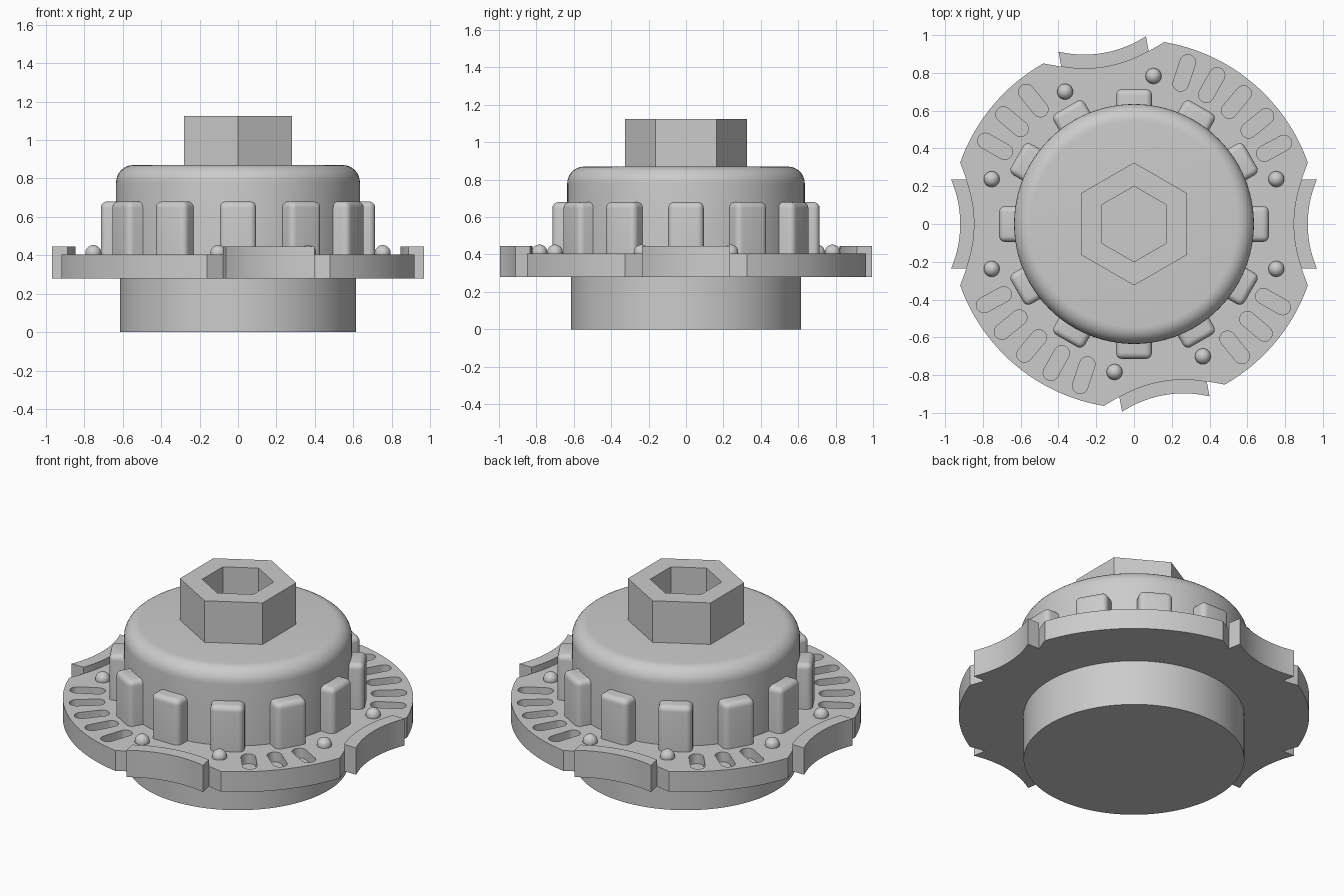
import bpy, bmesh
from math import sin, cos, pi, radians, sqrt, asin
from mathutils import Matrix, Vector

cube = bpy.data.objects.get("Cube")
if cube:
    bpy.data.objects.remove(cube, do_unlink=True)

GREY = (0.6, 0.6, 0.6, 1)
grey = bpy.data.materials.new("plain grey")
grey.use_nodes = True
grey.diffuse_color = GREY
grey.node_tree.nodes["Principled BSDF"].inputs["Base Color"].default_value = GREY

TABS = [0, 100, 180, 280]          # tab directions, degrees
BASE_Z, DECK_Z, TAB_Z = 0.28, 0.405, 0.445
RIM, TAB_HALF = 0.976, 0.235
SCOOP_X, SCOOP_OUT, SCOOP_IN = 1.52, 0.6, 0.675


def add(name, bm, angle=0, smooth=True):
    bmesh.ops.recalc_face_normals(bm, faces=bm.faces)
    mesh = bpy.data.meshes.new(name)
    bm.to_mesh(mesh)
    bm.free()
    mesh.materials.append(grey)
    ob = bpy.data.objects.new(name, mesh)
    bpy.context.collection.objects.link(ob)
    ob.rotation_euler.z = radians(angle)
    if smooth:
        shade(ob)
    return ob


def activate(ob):
    bpy.ops.object.select_all(action='DESELECT')
    ob.select_set(True)
    bpy.context.view_layer.objects.active = ob


def shade(ob):
    activate(ob)
    bpy.ops.object.shade_smooth_by_angle(angle=radians(30))


def lathe(name, profile, steps, start=0):
    bm = bmesh.new()
    turn = Matrix.Rotation(start, 3, 'Z')
    verts = [bm.verts.new(turn @ Vector((r, 0, z))) for r, z in profile]
    edges = [bm.edges.new(pair) for pair in zip(verts, verts[1:])]
    bmesh.ops.spin(bm, geom=verts + edges, cent=(0, 0, 0), axis=(0, 0, 1),
                   angle=2 * pi, steps=steps)
    bmesh.ops.remove_doubles(bm, verts=bm.verts, dist=1e-4)
    return add(name, bm)


def prism(bm, outline, z0, z1):
    face = bm.faces.new([bm.verts.new((x, y, z0)) for x, y in outline])
    out = bmesh.ops.extrude_face_region(bm, geom=[face])
    top = [v for v in out["geom"] if isinstance(v, bmesh.types.BMVert)]
    bmesh.ops.translate(bm, verts=top, vec=(0, 0, z1 - z0))


def scoop(radius, n=16):
    """Concave arc across a tab, from low y to high y."""
    ys = [TAB_HALF * (2 * i / n - 1) for i in range(n + 1)]
    return [(SCOOP_X - sqrt(radius ** 2 - y * y), y) for y in ys]


def rotate(points, degrees):
    a = radians(degrees)
    return [(x * cos(a) - y * sin(a), x * sin(a) + y * cos(a)) for x, y in points]


# Hub below the flange and domed body above it
lathe("base_hub", [(0, 0), (0.615, 0), (0.615, 0.3), (0, 0.3)], 96)
FILLET = 0.09
corner = [(0.635 - FILLET + FILLET * cos(i * pi / 16),
           0.87 - FILLET + FILLET * sin(i * pi / 16)) for i in range(9)]
lathe("domed_body", [(0, 0.39), (0.635, 0.39)] + corner + [(0, 0.87)], 96)

# Hexagonal nut with a hexagonal socket
lathe("hex_nut", [(0, 0.86), (0.325, 0.86), (0.325, 1.125), (0.2, 1.125),
                  (0.2, 0.875), (0, 0.875)], 6, pi / 2)

# Flange disc, notched around each tab
notch = asin(0.325 / RIM)
outline = []
for tab, following in zip(TABS, TABS[1:] + [360]):
    outline += rotate(scoop(SCOOP_IN), tab)
    a0, a1 = radians(tab) + notch, radians(following) - notch
    for i in range(25):
        a = a0 + (a1 - a0) * i / 24
        outline.append((RIM * cos(a), RIM * sin(a)))
bm = bmesh.new()
prism(bm, outline, BASE_Z, DECK_Z)
flange = add("flange", bm, smooth=False)

# Blind rounded slots sunk into the flange between the tabs
bm = bmesh.new()
SLOT_R, SLOT_HALF = 0.041, 0.059
for middle, count in ((50, 5), (140, 3), (230, 5), (320, 3)):
    for k in range(count):
        slot = []
        for end in (1, -1):
            for i in range(13):
                a = -pi / 2 + pi * i / 12
                slot.append((0.843 + end * (SLOT_HALF + SLOT_R * cos(a)),
                             end * SLOT_R * sin(a)))
        prism(bm, rotate(slot, middle + (k - (count - 1) / 2) * 10.8),
              DECK_Z - 0.06, DECK_Z + 0.05)
cutter = add("slot_cutter", bm, smooth=False)
cutter.hide_render = True
cut = flange.modifiers.new("slots", 'BOOLEAN')
cut.object = cutter
cut.operation = 'DIFFERENCE'
cut.solver = 'EXACT'
activate(flange)
bpy.ops.object.modifier_apply(modifier=cut.name)
bpy.data.objects.remove(cutter, do_unlink=True)
shade(flange)

# Scooped tabs, each flanked by two round studs
for n, tab in enumerate(TABS, 1):
    bm = bmesh.new()
    prism(bm, scoop(SCOOP_IN) + scoop(SCOOP_OUT)[::-1], BASE_Z, TAB_Z)
    add(f"edge_tab_{n}", bm, tab)
    for side, offset in (("a", -17.5), ("b", 17.5)):
        bm = bmesh.new()
        bmesh.ops.create_uvsphere(bm, u_segments=24, v_segments=16, radius=0.042)
        bmesh.ops.translate(bm, verts=bm.verts, vec=(0.79, 0, 0.411))
        add(f"stud_{n}{side}", bm, tab + offset)

# Grip lugs around the body, rounded on the outer and top edges
for n in range(12):
    bm = bmesh.new()
    bmesh.ops.create_cube(bm, size=1)
    bmesh.ops.scale(bm, verts=bm.verts, vec=(0.164, 0.19, 0.285))
    bmesh.ops.translate(bm, verts=bm.verts, vec=(0.632, 0, 0.5375))
    round_edges = []
    for e in bm.edges:
        mid = (e.verts[0].co + e.verts[1].co) / 2
        on_top, outer = mid.z > 0.67, mid.x > 0.7
        upright = abs(e.verts[0].co.z - e.verts[1].co.z) > 0.1
        if (on_top and mid.x > 0.6) or (outer and upright):
            round_edges.append(e)
    bmesh.ops.bevel(bm, geom=round_edges, offset=0.032, segments=5,
                    profile=0.5, affect='EDGES')
    add(f"grip_lug_{n + 1}", bm, 30 * n)
